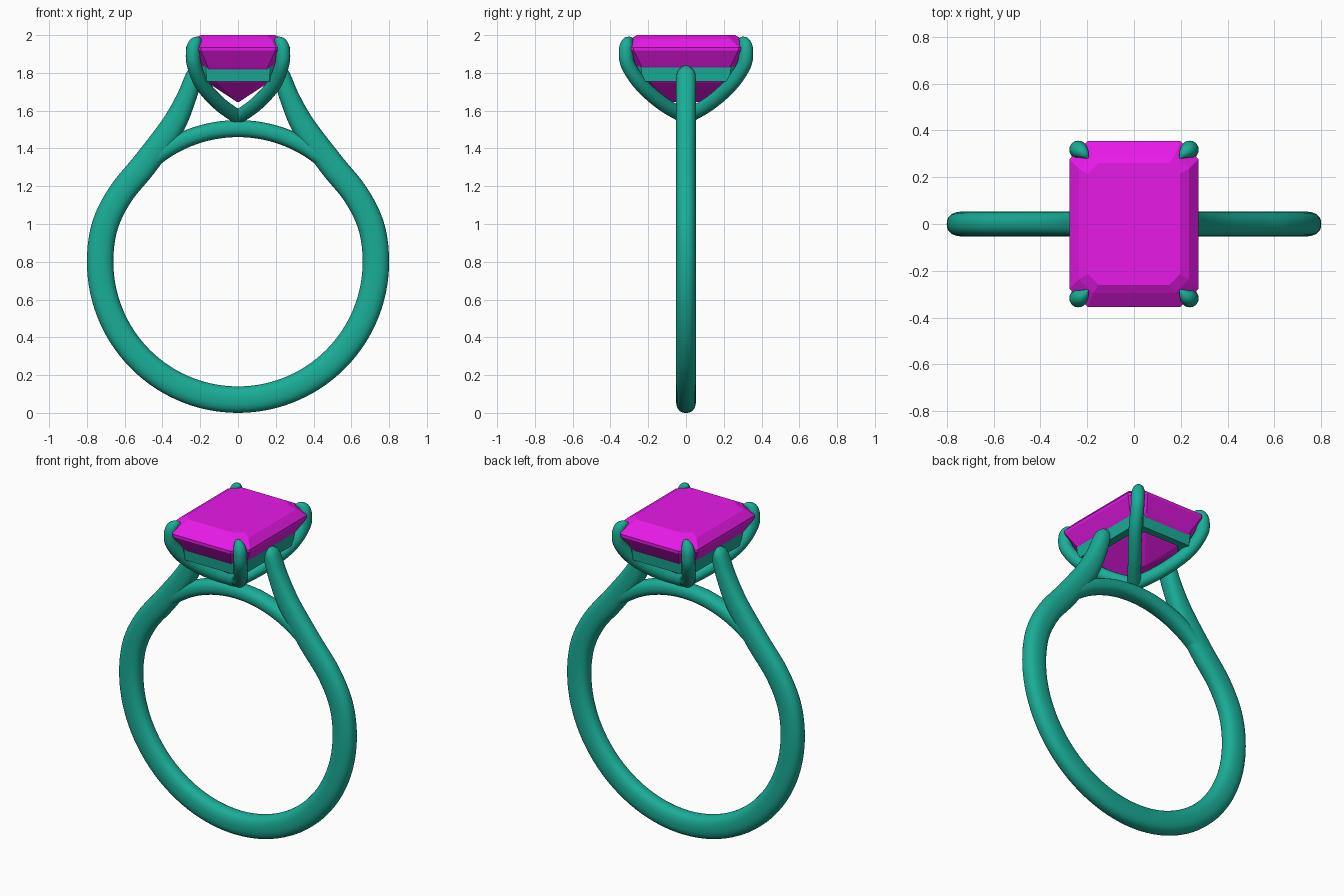
import bpy, bmesh
from math import sin, cos, pi, radians
from mathutils import Vector

if "Cube" in bpy.data.objects:
    bpy.data.objects.remove(bpy.data.objects["Cube"])


def material(name, rgb):
    m = bpy.data.materials.new(name)
    m.diffuse_color = (*rgb, 1)
    m.use_nodes = True
    m.node_tree.nodes["Principled BSDF"].inputs["Base Color"].default_value = m.diffuse_color
    return m


METAL = material("green_metal", (0.01, 0.42, 0.31))
GEM = material("magenta_gem", (0.80, 0.01, 0.80))


def finish(name, bm, mat, smooth=True):
    bmesh.ops.recalc_face_normals(bm, faces=bm.faces)
    me = bpy.data.meshes.new(name)
    bm.to_mesh(me)
    bm.free()
    me.materials.append(mat)
    ob = bpy.data.objects.new(name, me)
    bpy.context.collection.objects.link(ob)
    if smooth:
        bpy.context.view_layer.objects.active = ob
        ob.select_set(True)
        bpy.ops.object.shade_smooth_by_angle(angle=radians(40))
        ob.select_set(False)
    return ob


def skin(bm, loops, caps=True, closed=False):
    """Join equal-length loops of points with quads."""
    rings = [[bm.verts.new(p) for p in l] for l in loops]
    pairs = list(zip(rings, rings[1:])) + ([(rings[-1], rings[0])] if closed else [])
    for a, b in pairs:
        for i in range(len(a)):
            j = (i + 1) % len(a)
            bm.faces.new((a[i], a[j], b[j], b[i]))
    if caps and not closed:
        bm.faces.new(rings[0])
        bm.faces.new(rings[-1])


def spline(pts, steps):
    """Catmull-Rom through points of any dimension."""
    p = [Vector(q) for q in pts]
    p = [2 * p[0] - p[1]] + p + [2 * p[-1] - p[-2]]
    out = []
    for a, b, c, d in zip(p, p[1:], p[2:], p[3:]):
        for k in range(steps):
            t = k / steps
            out.append(0.5 * (2 * b + (c - a) * t + (2 * a - 5 * b + 4 * c - d) * t * t
                              + (3 * b - a - 3 * c + d) * t ** 3))
    return out + [p[-2]]


def sweep(name, path, side, power=2.0, seg=24):
    """Sweep a superellipse; path = (centre, in-plane radius, side radius)."""
    loops = []
    for i, (c, a, b) in enumerate(path):
        tan = path[min(i + 1, len(path) - 1)][0] - path[max(i - 1, 0)][0]
        nor = side.cross(tan).normalized()
        loop = []
        for k in range(seg):
            u, v = cos(2 * pi * k / seg), sin(2 * pi * k / seg)
            f = (abs(u) ** power + abs(v) ** power) ** (-1 / power)
            loop.append(c + nor * (a * u * f) + side * (b * v * f))
        loops.append(loop)
    bm = bmesh.new()
    skin(bm, loops)
    return finish(name, bm, METAL)


def octagon(hx, hy, cut, z):
    q = [(hx, hy - cut), (hx - cut, hy)]
    r = q + [(-x, y) for x, y in reversed(q)]
    return [(x, y, z) for x, y in r + [(-x, -y) for x, y in r]]


Y = Vector((0, 1, 0))

# Shank: round below, shoulders sweeping up to the seat (x, z, radius, half width)
half = [(0.73 * sin(radians(t)), 0.8 - 0.73 * cos(radians(t)), 0.07, 0.053)
        for t in range(0, 106, 15)]
half += [(0.622, 1.158, 0.069, 0.053), (0.495, 1.315, 0.069, 0.053),
         (0.352, 1.51, 0.064, 0.053), (0.277, 1.66, 0.053, 0.053),
         (0.238, 1.77, 0.045, 0.052), (0.225, 1.81, 0.036, 0.042), (0.218, 1.835, 0.012, 0.015)]
full = [(-x, z, a, b) for x, z, a, b in half[:0:-1]] + half
sweep("shank", [(Vector((x, 0, z)), a, b) for x, z, a, b in spline(full, 5)], Y, 2.4, 32)

# Thin bridge closing the finger hole under the stone
arc = [radians(42 + 96 * i / 40) for i in range(41)]
sweep("bridge", [(Vector((0.705 * cos(t), 0, 0.8 + 0.705 * sin(t))), 0.045, 0.05)
                 for t in arc], Y, 2.4)

# Four claws rising from a common foot (x, y, z, radius)
claw = [(0, 0, 1.565, 0.038), (0.1, 0.125, 1.638, 0.038), (0.19, 0.238, 1.738, 0.038),
        (0.232, 0.306, 1.84, 0.038), (0.238, 0.318, 1.91, 0.038),
        (0.230, 0.312, 1.953, 0.034), (0.213, 0.298, 1.972, 0.022), (0.197, 0.282, 1.977, 0.005)]
for i, (sx, sy) in enumerate([(1, 1), (-1, 1), (-1, -1), (1, -1)]):
    side = Vector((-sy * 0.318, sx * 0.238, 0)).normalized()
    path = [(Vector((x * sx, y * sy, z)), r, r) for x, y, z, r in spline(claw, 6)]
    sweep(f"claw_{i + 1}", path, side, 2.0, 20)

# Seat: open frame below the girdle
bm = bmesh.new()
skin(bm, [octagon(0.222, 0.29, 0.05, 1.85), octagon(0.215, 0.28, 0.05, 1.755),
          octagon(0.165, 0.23, 0.04, 1.755), octagon(0.175, 0.24, 0.04, 1.85)], closed=True)
finish("seat", bm, METAL, smooth=False)

# Step-cut stone with a short keel
bm = bmesh.new()
skin(bm, [octagon(*r) for r in [
    (0.197, 0.26, 0.045, 2.0), (0.235, 0.295, 0.06, 1.98), (0.275, 0.355, 0.078, 1.935),
    (0.275, 0.355, 0.078, 1.918), (0.225, 0.30, 0.065, 1.835),
    (0.163, 0.235, 0.05, 1.75), (0.004, 0.095, 0.003, 1.645)]])
finish("stone", bm, GEM, smooth=False)
